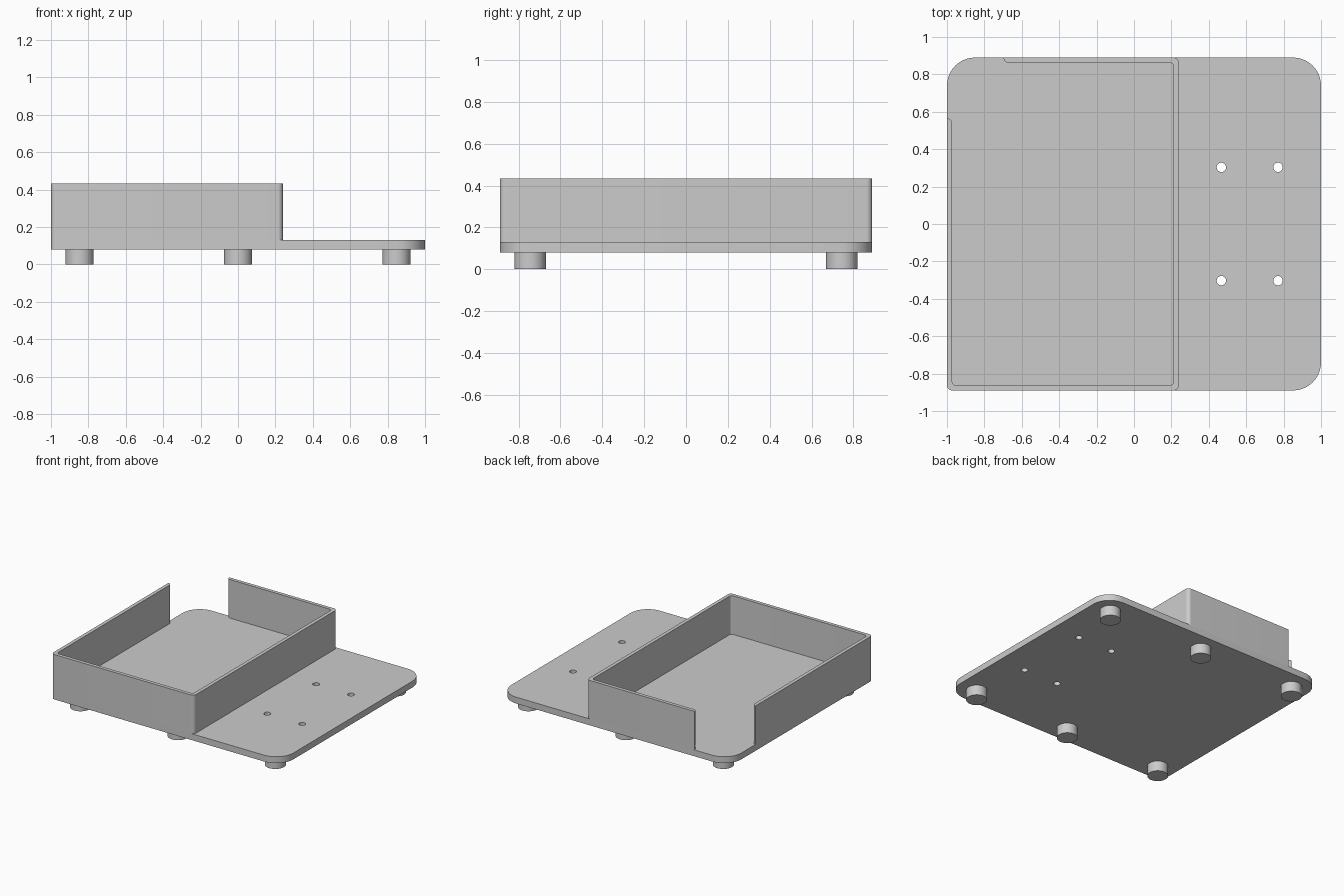
import bpy, bmesh, math
from mathutils import Vector

cube = bpy.data.objects.get("Cube")
if cube:
    bpy.data.objects.remove(cube, do_unlink=True)

grey = bpy.data.materials.new("light grey")
grey.use_nodes = True
colour = (0.6, 0.6, 0.6, 1)
grey.diffuse_color = colour
grey.node_tree.nodes["Principled BSDF"].inputs["Base Color"].default_value = colour

FOOT_TOP, PLATE_TOP, WALL_TOP = 0.08, 0.13, 0.433
W, D, T = 1.0, 0.89, 0.028   # half width, half depth, wall thickness
BOX_X = 0.24                 # right side of the tray


def rounded(corners, steps=10):
    """Outline of right-angled corners (x, y, radius), each filleted."""
    out = []
    for i, (x, y, r) in enumerate(corners):
        p = Vector((x, y))
        if r == 0:
            out.append(p)
            continue
        d1 = (Vector(corners[i - 1][:2]) - p).normalized()
        d2 = (Vector(corners[(i + 1) % len(corners)][:2]) - p).normalized()
        centre = p + r * (d1 + d2)
        for k in range(steps + 1):
            a = math.pi / 2 * k / steps
            out.append(centre - r * (d2 * math.cos(a) + d1 * math.sin(a)))
    return out


def circle(x, y, r, n=24):
    return [Vector((x + r * math.cos(math.tau * k / n),
                    y + r * math.sin(math.tau * k / n))) for k in range(n)]


def slab(name, outlines, z0, z1):
    """Extrude flat outlines from z0 to z1; inner outlines become holes."""
    curve = bpy.data.curves.new(name, "CURVE")
    curve.dimensions = "2D"
    curve.fill_mode = "BOTH"
    curve.extrude = (z1 - z0) / 2
    for pts in outlines:
        spline = curve.splines.new("POLY")
        spline.points.add(len(pts) - 1)
        for sp, p in zip(spline.points, pts):
            sp.co = (p.x, p.y, 0, 1)
        spline.use_cyclic_u = True
    obj = bpy.data.objects.new(name, curve)
    obj.location.z = (z0 + z1) / 2
    bpy.context.collection.objects.link(obj)
    bpy.ops.object.select_all(action="DESELECT")
    obj.select_set(True)
    bpy.context.view_layer.objects.active = obj
    bpy.ops.object.convert(target="MESH")
    obj = bpy.context.view_layer.objects.active
    # weld the caps to the sides
    bm = bmesh.new()
    bm.from_mesh(obj.data)
    bmesh.ops.remove_doubles(bm, verts=bm.verts, dist=0.0001)
    bmesh.ops.recalc_face_normals(bm, faces=bm.faces)
    bm.to_mesh(obj.data)
    bm.free()
    obj.data.materials.clear()
    obj.data.materials.append(grey)
    bpy.ops.object.shade_smooth_by_angle(angle=math.radians(30))
    return obj


# Base plate with four screw holes
plate = rounded([(-W, -D, T), (W, -D, 0.15), (W, D, 0.15), (-W, D, 0.15)])
holes = [circle(x, y, 0.025) for x in (0.467, 0.77) for y in (-0.303, 0.303)]
slab("base_plate", [plate] + holes, FOOT_TOP, PLATE_TOP)

# Tray wall, open at the back left corner, with rounded inner ends
wall = rounded([
    (-W, 0.565, 0), (-W, -D, T), (BOX_X, -D, T), (BOX_X, D, T),
    (-0.697, D, 0), (-0.697, D - T, T * 0.95), (BOX_X - T, D - T, 0.02),
    (BOX_X - T, -D + T, 0.02), (-W + T, -D + T, 0.02), (-W + T, 0.565, T * 0.95),
])
slab("tray_wall", [wall], PLATE_TOP, WALL_TOP)

# Six round feet
for x, column in ((-0.847, "right"), (0, "middle"), (0.847, "left")):
    for y, row in ((-0.745, "front"), (0.745, "back")):
        slab(f"foot_{row}_{column}", [circle(x, y, 0.075, 40)], 0, FOOT_TOP)
